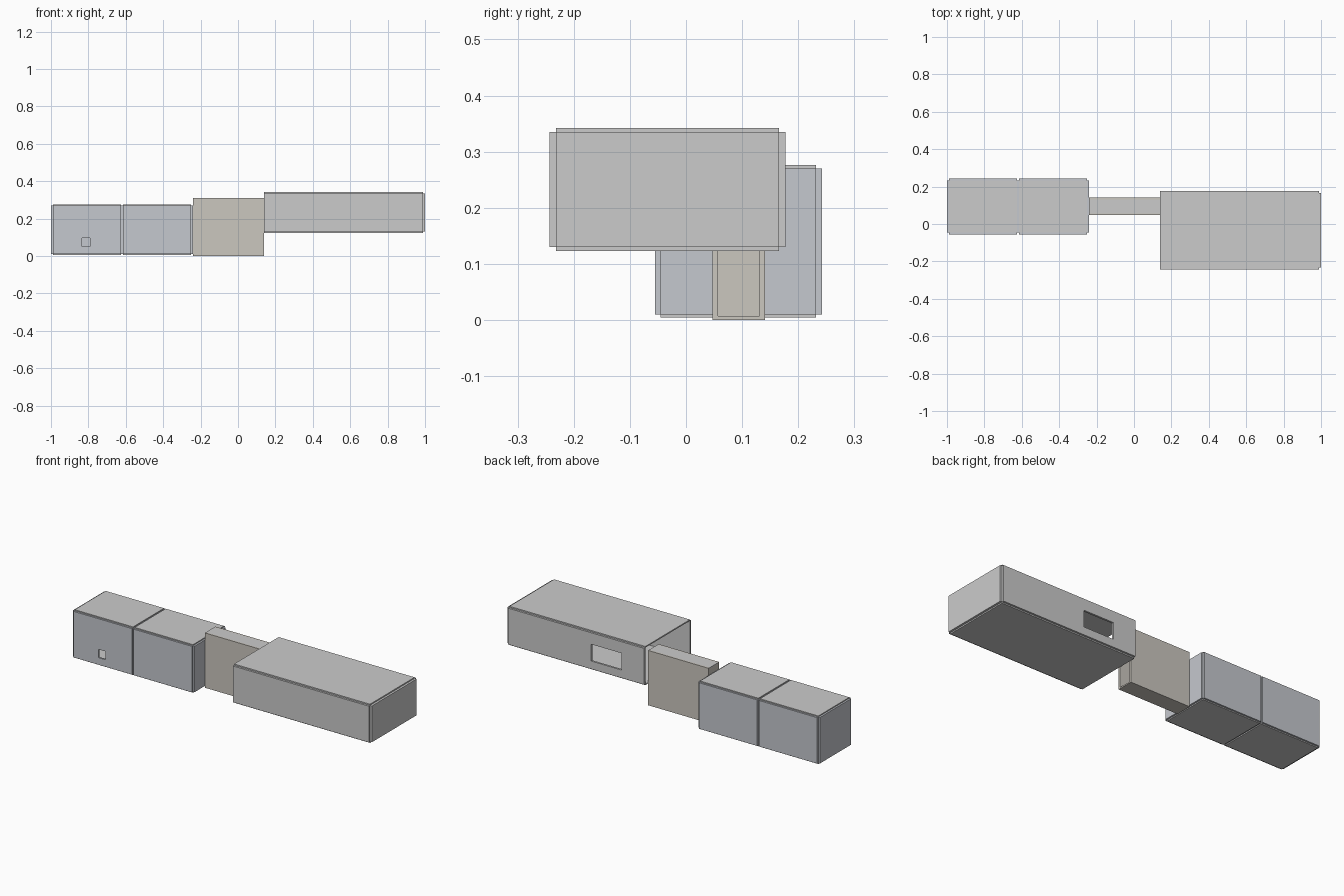
import bpy

if "Cube" in bpy.data.objects:
    bpy.data.objects.remove(bpy.data.objects["Cube"])

def material(name, rgb):
    m = bpy.data.materials.new(name)
    m.diffuse_color = (*rgb, 1)
    m.use_nodes = True
    m.node_tree.nodes["Principled BSDF"].inputs["Base Color"].default_value = m.diffuse_color
    return m

BLUE = material("cool_grey", (0.56, 0.58, 0.62))
TAN = material("warm_grey", (0.60, 0.57, 0.52))

def slab(name, x, y, z, mat=None):
    """Axis-aligned slab from (min, max) pairs."""
    bpy.ops.mesh.primitive_cube_add(size=1, location=[sum(p) / 2 for p in (x, y, z)])
    ob = bpy.context.object
    ob.name = name
    ob.scale = [p[1] - p[0] for p in (x, y, z)]
    bpy.ops.object.transform_apply(location=False, rotation=False, scale=True)
    if mat:
        ob.data.materials.append(mat)
    return ob

def cut(wall, x, y, z):
    """Opening through a wall."""
    cutter = slab(wall.name + "_cutter", x, y, z)
    cutter.hide_render = True
    cutter.hide_set(True)
    mod = wall.modifiers.new("opening", 'BOOLEAN')
    mod.operation = 'DIFFERENCE'
    mod.solver = 'EXACT'
    mod.object = cutter

def room(name, x, y, z, wall, floor, mat=None):
    """Floor and ceiling fill the footprint; side walls stand just outside it."""
    slab(name + "_floor", x, y, (z[0] - floor, z[0]))
    slab(name + "_ceiling", x, y, (z[1], z[1] + floor))
    front = slab(name + "_front_wall", x, (y[0] - wall, y[0]), z, mat)
    back = slab(name + "_back_wall", x, (y[1], y[1] + wall), z, mat)
    return front, back

# Two small rooms on the left, sharing a partition
Y, Z = (-0.045, 0.232), (0.01, 0.27)
front, _ = room("left_room", (-0.99, -0.625), Y, Z, 0.01, 0.006, BLUE)
cut(front, (-0.835, -0.79), (-0.08, -0.03), (0.05, 0.097))
room("middle_room", (-0.615, -0.25), Y, Z, 0.01, 0.006, BLUE)
for name, x in (("left_end_wall", -1.0), ("partition_wall", -0.625), ("middle_end_wall", -0.25)):
    slab(name, (x, x + 0.01), Y, Z, BLUE)

# Narrow corridor, open toward the large room
X = (-0.24, 0.138)
for name, y in (("front", 0.047), ("back", 0.131)):
    slab(f"corridor_{name}_wall", X, (y, y + 0.01), (0.0, 0.31), TAN)
slab("corridor_floor", X, (0.057, 0.131), (0.0, 0.007), TAN)
slab("corridor_ceiling", X, (0.057, 0.131), (0.303, 0.31))
slab("corridor_end_wall", (-0.24, -0.23), (0.057, 0.131), (0.007, 0.303), TAN)

# Large raised room with a window at the back, open on its left end
Y, Z = (-0.232, 0.166), (0.13, 0.335)
_, back = room("large_room", (0.138, 0.988), Y, Z, 0.011, 0.007)
cut(back, (0.28, 0.47), (0.15, 0.2), (0.175, 0.27))
slab("large_end_wall", (0.988, 1.0), Y, Z)
